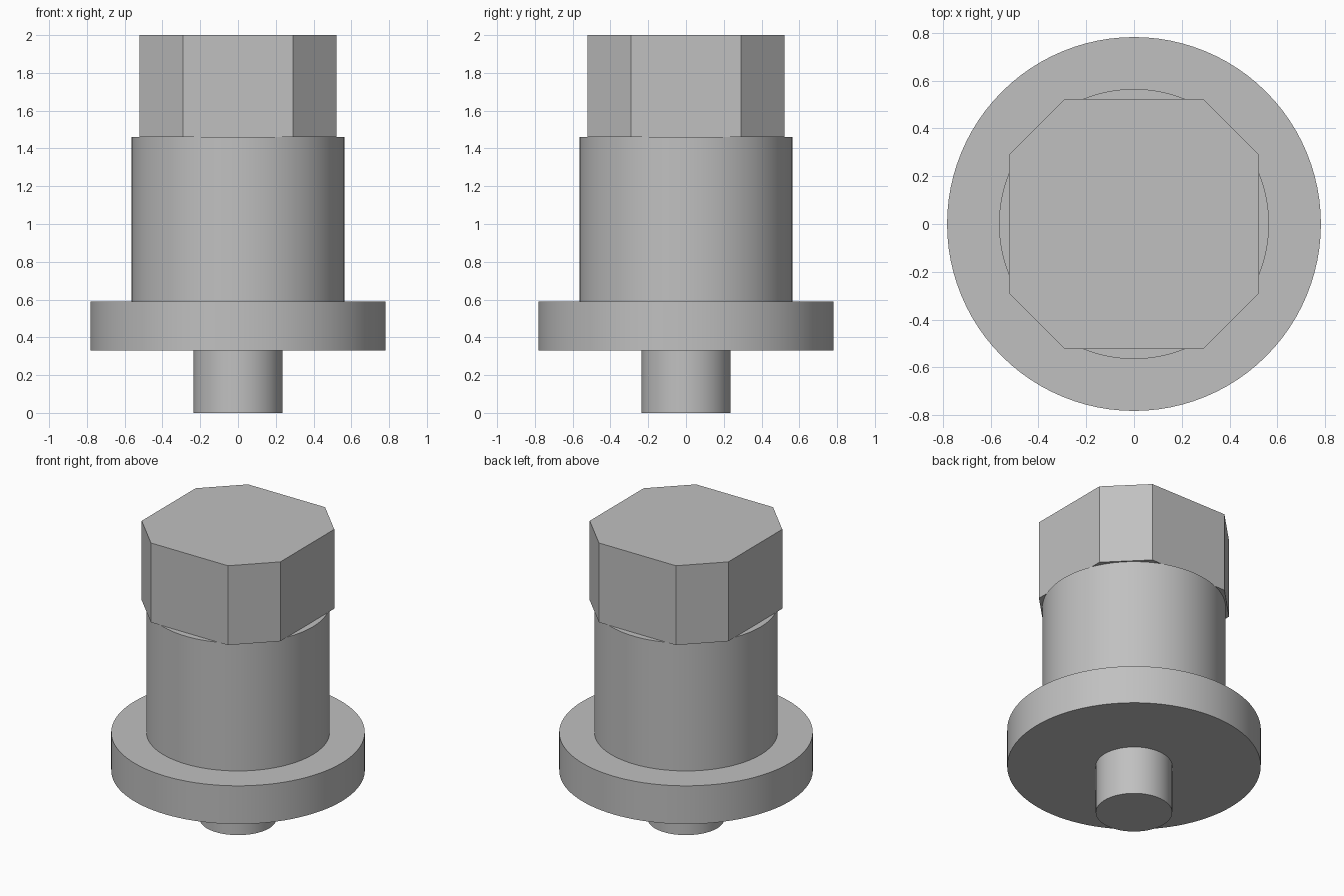
import bpy
import bmesh
import math

cube = bpy.data.objects.get("Cube")
if cube:
    bpy.data.objects.remove(cube, do_unlink=True)

# Single plain grey
grey = bpy.data.materials.new("plain_grey")
grey.use_nodes = True
colour = (0.53, 0.53, 0.53, 1)
grey.diffuse_color = colour
grey.node_tree.nodes["Principled BSDF"].inputs["Base Color"].default_value = colour


def cylinder(name, radius, bottom, top):
    bpy.ops.mesh.primitive_cylinder_add(
        vertices=96, radius=radius, depth=top - bottom,
        location=(0, 0, (bottom + top) / 2))
    part = bpy.context.object
    part.name = name
    part.data.materials.append(grey)
    bpy.ops.object.shade_smooth_by_angle(angle=math.radians(30))
    return part


def cut_corner_block(name, half, flat, bottom, top):
    """Square prism whose four upright edges are cut to leave flats."""
    corners = []
    for turn in range(4):
        c, s = round(math.cos(turn * math.pi / 2)), round(math.sin(turn * math.pi / 2))
        for x, y in ((half, -flat), (half, flat)):
            corners.append((x * c - y * s, x * s + y * c, bottom))
    bm = bmesh.new()
    base = bm.faces.new([bm.verts.new(p) for p in corners])
    raised = bmesh.ops.extrude_face_region(bm, geom=[base], use_keep_orig=True)
    verts = [v for v in raised["geom"] if isinstance(v, bmesh.types.BMVert)]
    bmesh.ops.translate(bm, vec=(0, 0, top - bottom), verts=verts)
    bmesh.ops.recalc_face_normals(bm, faces=bm.faces)
    mesh = bpy.data.meshes.new(name)
    bm.to_mesh(mesh)
    bm.free()
    mesh.materials.append(grey)
    part = bpy.data.objects.new(name, mesh)
    bpy.context.collection.objects.link(part)
    return part


# Stacked from the ground up
cylinder("locating_pin", 0.236, 0, 0.33)
cylinder("flange", 0.782, 0.33, 0.59)
cylinder("shank", 0.565, 0.59, 1.46)
cut_corner_block("octagonal_head", 0.522, 0.29, 1.46, 2)
